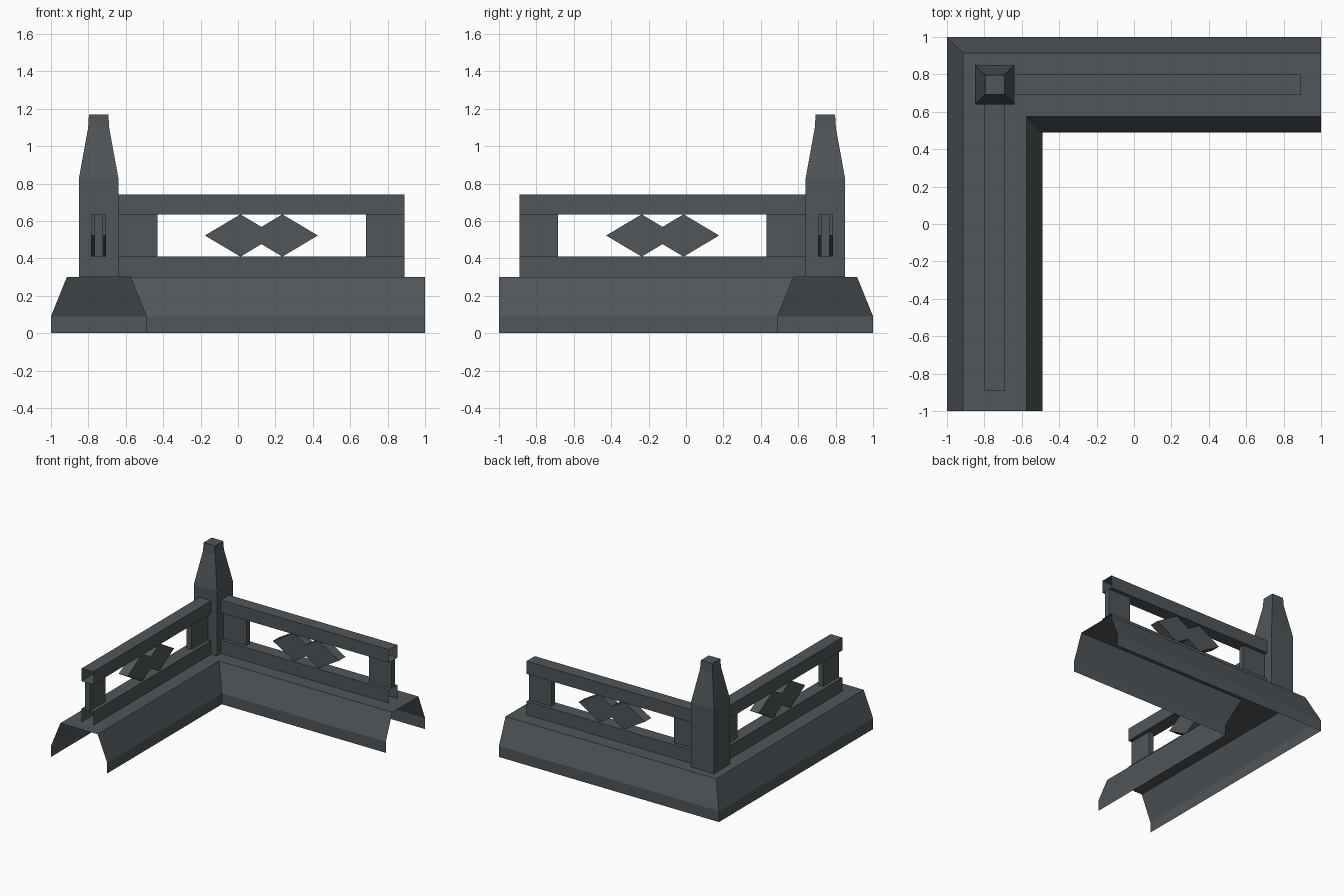
import bpy
import bmesh

if "Cube" in bpy.data.objects:
    bpy.data.objects.remove(bpy.data.objects["Cube"], do_unlink=True)

stone = bpy.data.materials.new("dark_grey_stone")
stone.use_nodes = True
GREY = (0.082, 0.092, 0.1, 1)
stone.diffuse_color = GREY
stone.node_tree.nodes["Principled BSDF"].inputs["Base Color"].default_value = GREY

C = 0.745  # distance of the wall centre line from the middle


def loft(name, rings, closed=True, caps=()):
    """Skin equal-length rings of points; caps lists the ring indices to fill."""
    bm = bmesh.new()
    loops = [[bm.verts.new(p) for p in ring] for ring in rings]
    n = len(loops[0])
    for a, b in zip(loops, loops[1:]):
        for i in range(n if closed else n - 1):
            j = (i + 1) % n
            bm.faces.new((a[i], a[j], b[j], b[i]))
    for c in caps:
        bm.faces.new(loops[c])
    bmesh.ops.recalc_face_normals(bm, faces=bm.faces)
    mesh = bpy.data.meshes.new(name)
    bm.to_mesh(mesh)
    bm.free()
    mesh.materials.append(stone)
    obj = bpy.data.objects.new(name, mesh)
    bpy.context.collection.objects.link(obj)
    return obj


def place(points, side):
    """Keep the back arm along x, or mirror it across the corner diagonal."""
    return [(x, y, z) if side == "back" else (-y, -x, z) for x, y, z in points]


def beam(name, side, x0, x1, half, z0, z1, ends):
    profile = [(-half, z0), (-half, z1), (half, z1), (half, z0)]
    rings = [place([(x, C + d, z) for d, z in profile], side) for x in (x0, x1)]
    return loft(f"{side}_{name}", rings, caps=(0, 1) if ends else ())


# Mitred hollow plinth, open underneath and at both ends
profile = [(0.255, 0), (0.255, 0.09), (0.17, 0.3),
           (-0.17, 0.3), (-0.255, 0.09), (-0.255, 0)]
loft("plinth", [
    [(1, C + d, z) for d, z in profile],
    [(-C - d, C + d, z) for d, z in profile],
    [(-C - d, -1, z) for d, z in profile],
], closed=False)

# Tapered square corner post
square = [(-1, -1), (1, -1), (1, 1), (-1, 1)]
loft("corner_post", [
    [(-C + sx * r, C + sy * r, z) for sx, sy in square]
    for r, z in [(0.105, 0.3), (0.105, 0.83), (0.056, 1.1), (0.052, 1.17)]
], caps=(-1,))

# Double diamond outline, measured from its centre
diamonds = [(-0.302, 0), (-0.112, 0.113), (0, 0.046), (0.112, 0.113),
            (0.302, 0), (0.112, -0.113), (0, -0.046), (-0.112, -0.113)]

for side in ("back", "side"):
    # Hollow rails
    beam("lower_rail", side, -0.64, 0.89, 0.053, 0.3, 0.41, False)
    beam("upper_rail", side, -0.64, 0.89, 0.053, 0.635, 0.74, False)
    # Thin panels at each end of the opening
    beam("inner_panel", side, -0.64, -0.43, 0.022, 0.41, 0.635, True)
    beam("outer_panel", side, 0.685, 0.89, 0.022, 0.41, 0.635, True)
    # Diamond ornament between the rails
    loft(f"{side}_diamond_ornament", [
        place([(0.125 + u, C + d, 0.522 + v) for u, v in diamonds], side)
        for d in (-0.04, 0.04)
    ], caps=(0, 1))
